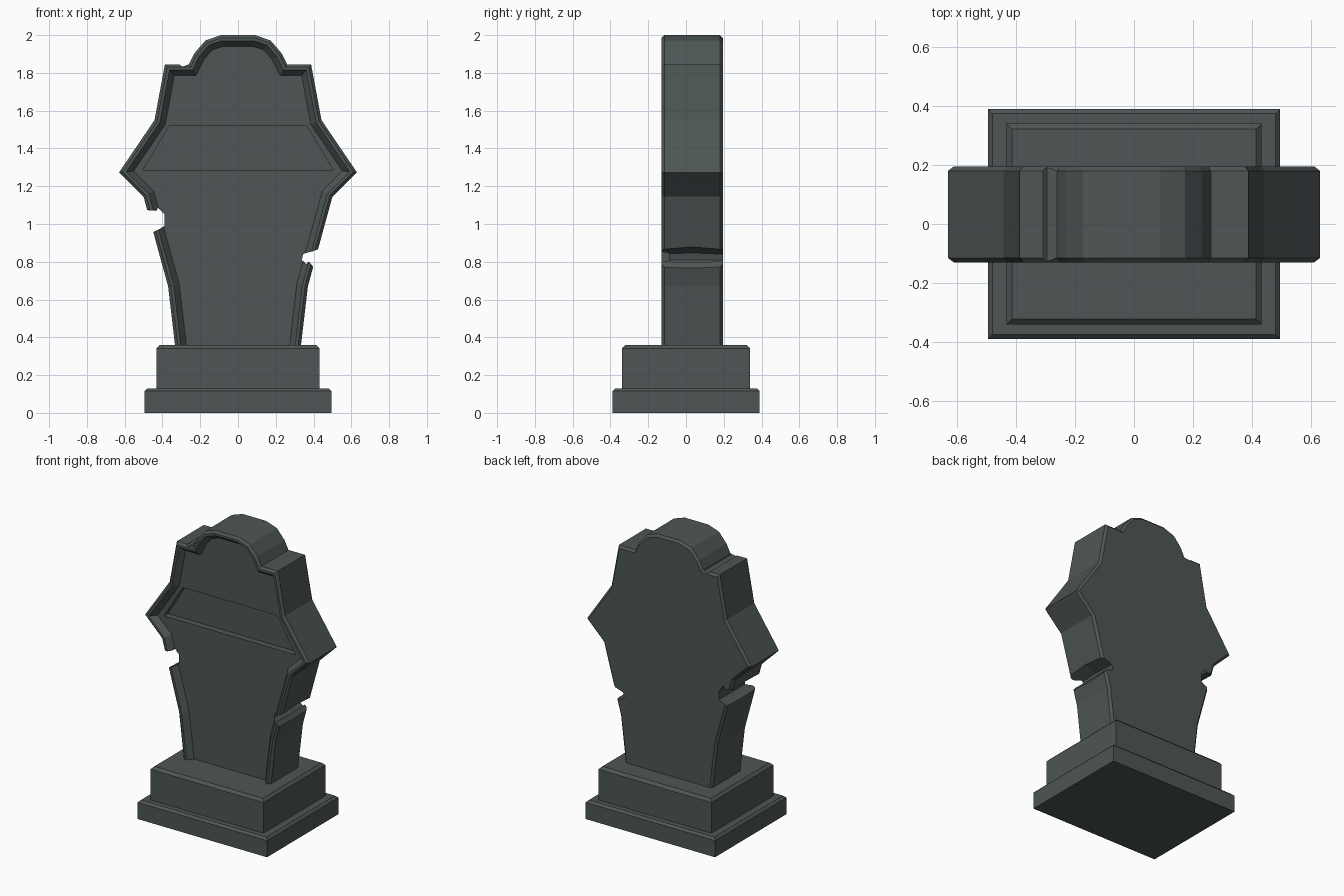
import bpy, bmesh
from mathutils import Vector

if "Cube" in bpy.data.objects:
    bpy.data.objects.remove(bpy.data.objects["Cube"])

stone = bpy.data.materials.new("dark_grey_stone")
stone.diffuse_color = (0.075, 0.093, 0.090, 1)
stone.use_nodes = True
stone.node_tree.nodes["Principled BSDF"].inputs["Base Color"].default_value = stone.diffuse_color


def loft(name, loops):
    """Skin a list of equal-length closed loops and cap both ends."""
    bm = bmesh.new()
    rings = [[bm.verts.new(p) for p in loop] for loop in loops]
    n = len(rings[0])
    for a, b in zip(rings, rings[1:]):
        for i in range(n):
            j = (i + 1) % n
            bm.faces.new((a[i], a[j], b[j], b[i]))
    bm.faces.new(rings[0])
    bm.faces.new(rings[-1])
    bmesh.ops.recalc_face_normals(bm, faces=bm.faces)
    mesh = bpy.data.meshes.new(name)
    bm.to_mesh(mesh)
    bm.free()
    mesh.materials.append(stone)
    obj = bpy.data.objects.new(name, mesh)
    bpy.context.collection.objects.link(obj)
    return obj


def rect(x, y, z):
    return [(-x, -y, z), (x, -y, z), (x, y, z), (-x, y, z)]


def plinth(name, x, y, z0, z1, c):
    return loft(name, [rect(x, y, z0), rect(x, y, z1 - c), rect(x - c, y - c, z1)])


def inset(pts, d):
    """Mitred inward offset of a clockwise outline."""
    out = []
    for i, p in enumerate(pts):
        p = Vector(p)
        a = (p - Vector(pts[i - 1])).normalized()
        b = (Vector(pts[(i + 1) % len(pts)]) - p).normalized()
        na, nb = Vector((a.y, -a.x)), Vector((b.y, -b.x))
        out.append(p + (na + nb) * d / (1 + na.dot(nb)))
    return out


def cut(target, name, section, mid_scale=1.0, y=(-0.2, 0.03, 0.26)):
    """Carve a profile through the slab, flared vertically at its middle."""
    zc = sum(p[1] for p in section) / len(section)
    loops = [[(px, yy, zc + (pz - zc) * s) for px, pz in section]
             for yy, s in zip(y, (1, mid_scale, 1))]
    cutter = loft(name, loops)
    cutter.hide_render = True
    mod = target.modifiers.new(name, 'BOOLEAN')
    mod.operation = 'DIFFERENCE'
    mod.solver = 'EXACT'
    mod.object = cutter
    bpy.context.view_layer.objects.active = target
    bpy.ops.object.modifier_apply(modifier=mod.name)
    bpy.data.objects.remove(cutter, do_unlink=True)


# stepped base
plinth("lower_base", 0.495, 0.39, 0.0, 0.13, 0.015)
plinth("upper_base", 0.432, 0.34, 0.13, 0.36, 0.018)

# slab: right half outline, mirrored, running down into the base
half = [(0.09, 2.0), (0.172, 1.972), (0.23, 1.905), (0.26, 1.845), (0.387, 1.845),
        (0.442, 1.55), (0.63, 1.273), (0.50, 1.145), (0.37, 0.67), (0.315, 0.2)]
outline = half + [(-x, z) for x, z in reversed(half)]

# back chamfer, side, front chamfer, flat rim, sloped rim, sunken panel
steps = [(0.015, 0.195), (0, 0.18), (0, -0.115), (0.015, -0.13), (0.03, -0.13), (0.06, -0.09)]
slab = loft("headstone_slab",
            [[(p.x, y, p.y) for p in inset(outline, d)] for d, y in steps])

# sunken blank plaque
cut(slab, "plaque_recess", [(-0.362, 1.522), (0.362, 1.522), (0.503, 1.287), (-0.503, 1.287)],
    y=(-0.2, -0.1, -0.045))

# broken notches on both sides and a chip on the left shoulder
cut(slab, "right_notch", [(0.50, 0.875), (0.42, 0.86), (0.345, 0.838), (0.337, 0.81),
                          (0.36, 0.79), (0.375, 0.802), (0.398, 0.776), (0.50, 0.745)], 1.35)
cut(slab, "left_notch", [(-0.62, 1.07), (-0.43, 1.07), (-0.425, 1.085), (-0.39, 1.05),
                         (-0.39, 0.99), (-0.41, 0.978), (-0.455, 0.955), (-0.62, 0.90)], 1.15)
cut(slab, "shoulder_chip", [(-0.315, 1.86), (-0.308, 1.843), (-0.295, 1.833), (-0.268, 1.842),
                            (-0.262, 1.86)])
